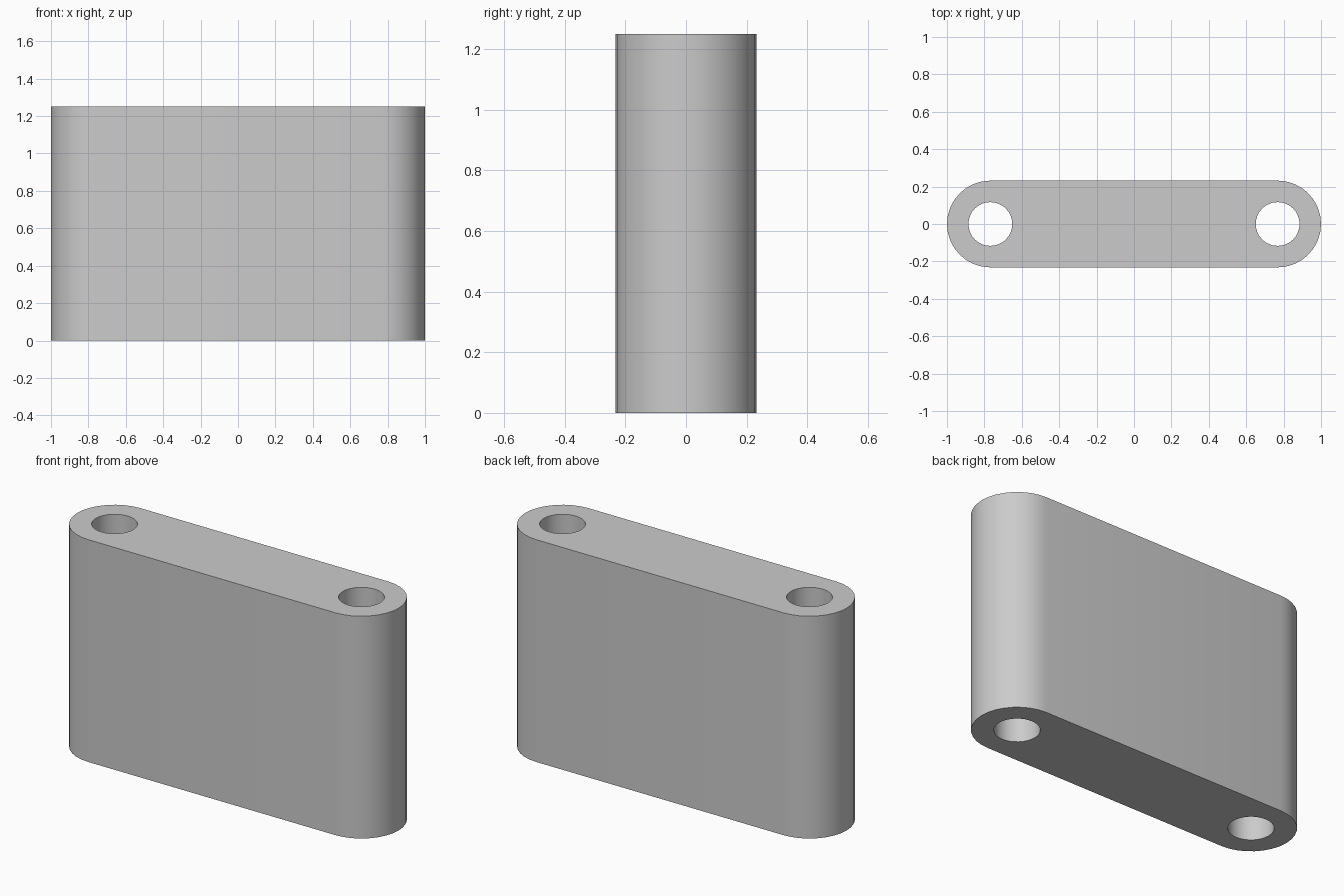
import bpy, bmesh
from math import pi, sin, cos

if "Cube" in bpy.data.objects:
    bpy.data.objects.remove(bpy.data.objects["Cube"])

HEIGHT = 1.25
R_OUT = 0.232      # rounded end radius
R_HOLE = 0.117     # through-hole radius
CX = 1.0 - R_OUT   # hole centre distance from the middle
SEG = 32           # segments per circle


def arc(cx, radius, start, sweep, steps):
    return [(cx + radius * cos(start + sweep * i / steps),
             radius * sin(start + sweep * i / steps)) for i in range(steps + 1)]


# Profile: stadium outline plus a round hole at each end
loops = [arc(CX, R_OUT, -pi / 2, pi, SEG // 2) + arc(-CX, R_OUT, pi / 2, pi, SEG // 2)]
loops += [arc(s * CX, R_HOLE, 0, 2 * pi, SEG)[:-1] for s in (-1, 1)]

bm = bmesh.new()
edges = []
for pts in loops:
    vs = [bm.verts.new((x, y, 0)) for x, y in pts]
    edges += [bm.edges.new((vs[i - 1], vs[i])) for i in range(len(vs))]
bmesh.ops.triangle_fill(bm, edges=edges, use_beauty=True, use_dissolve=False)

# Extrude the plate upward, keeping the bottom cap
ext = bmesh.ops.extrude_face_region(bm, geom=bm.faces[:], use_keep_orig=True)
top = [g for g in ext["geom"] if isinstance(g, bmesh.types.BMVert)]
bmesh.ops.translate(bm, verts=top, vec=(0, 0, HEIGHT))
bmesh.ops.recalc_face_normals(bm, faces=bm.faces[:])

mesh = bpy.data.meshes.new("link_block")
bm.to_mesh(mesh)
bm.free()
block = bpy.data.objects.new("link_block", mesh)
bpy.context.collection.objects.link(block)

# Smooth round walls with crisp cap edges
bpy.context.view_layer.objects.active = block
block.select_set(True)
bpy.ops.object.shade_smooth_by_angle(angle=pi / 6)
